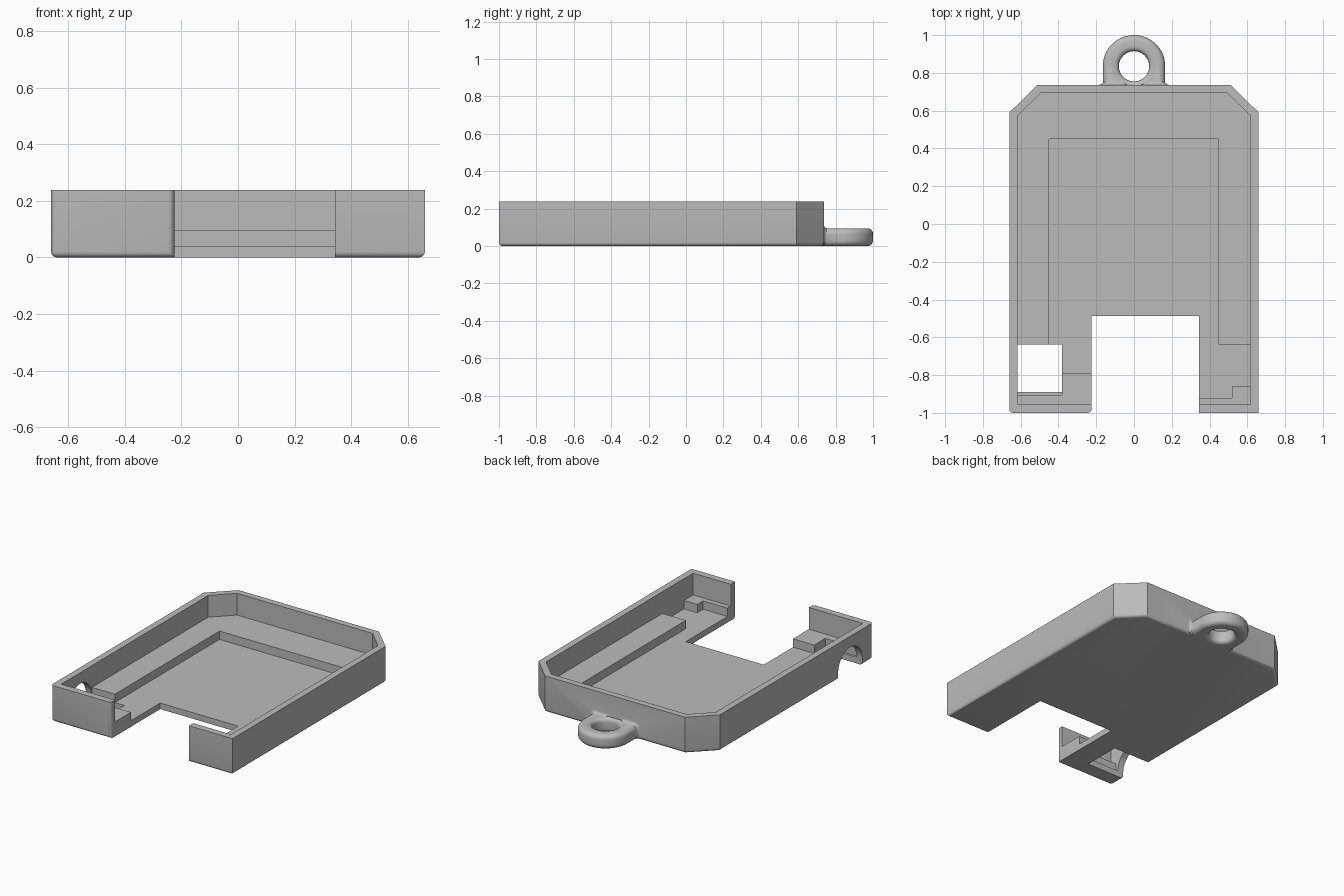
import bpy, bmesh, math
from mathutils import Vector

if "Cube" in bpy.data.objects:
    bpy.data.objects.remove(bpy.data.objects["Cube"])

grey = bpy.data.materials.new("plain grey")
grey.diffuse_color = (0.5, 0.5, 0.5, 1)
grey.use_nodes = True
grey.node_tree.nodes["Principled BSDF"].inputs["Base Color"].default_value = grey.diffuse_color


def finish(name, bm):
    """Turn a bmesh into a named object."""
    bmesh.ops.recalc_face_normals(bm, faces=bm.faces)
    me = bpy.data.meshes.new(name)
    bm.to_mesh(me)
    bm.free()
    me.materials.append(grey)
    ob = bpy.data.objects.new(name, me)
    bpy.context.collection.objects.link(ob)
    return ob


def prism(outline, lo, hi, axis="z"):
    """Extrude an outline: (x, y) along z, or (y, z) along x."""
    bm = bmesh.new()
    place = (lambda p, h: (*p, h)) if axis == "z" else (lambda p, h: (h, *p))
    face = bm.faces.new([bm.verts.new(place(p, lo)) for p in outline])
    move = Vector((0, 0, hi - lo)) if axis == "z" else Vector((hi - lo, 0, 0))
    ext = bmesh.ops.extrude_face_region(bm, geom=[face], use_keep_orig=True)
    bmesh.ops.translate(bm, vec=move, verts=[v for v in ext["geom"] if isinstance(v, bmesh.types.BMVert)])
    bmesh.ops.recalc_face_normals(bm, faces=bm.faces)
    return bm


def bevel(bm, rule, size, segments):
    """Round the edges whose two ends satisfy the rule."""
    edges = [e for e in bm.edges if rule(e.verts[0].co, e.verts[1].co)]
    bmesh.ops.bevel(bm, geom=edges, offset=size, offset_type="OFFSET",
                    segments=segments, profile=0.5, affect="EDGES", clamp_overlap=True)


def combine(ob, other, operation):
    """Apply a boolean and discard the helper."""
    mod = ob.modifiers.new("bool", "BOOLEAN")
    mod.object, mod.operation, mod.solver = other, operation, "EXACT"
    bpy.context.view_layer.objects.active = ob
    bpy.ops.object.modifier_apply(modifier=mod.name)
    bpy.data.objects.remove(other)


def box(x0, x1, y0, y1):
    return [(x0, y0), (x1, y0), (x1, y1), (x0, y1)]


def arc(cx, cy, r, a0, a1, n):
    return [(cx + r * math.cos(a0 + (a1 - a0) * i / n),
             cy + r * math.sin(a0 + (a1 - a0) * i / n)) for i in range(n + 1)]


# Tray body: chamfered back corners and a front notch
NL, NR, NY = -0.225, 0.343, -0.487
bm = prism([(-0.66, -1), (NL, -1), (NL, NY), (NR, NY), (NR, -1), (0.66, -1),
            (0.66, 0.59), (0.51, 0.737), (-0.51, 0.737), (-0.66, 0.59)], 0, 0.238)


def soft_edge(a, b):
    mid = (a + b) / 2
    if a.z < 0.001 and b.z < 0.001:                       # outer bottom rim
        return not (NL - 0.01 < mid.x < NR + 0.01 and mid.y < 0)
    return abs(a.z - b.z) > 0.1 and mid.y < -0.99 and mid.x < 0   # left front corners


bevel(bm, soft_edge, 0.02, 4)
tray = finish("tray", bm)

# Upper cavity, leaving the wall and the ledge height
combine(tray, finish("cavity", prism(
    [(-0.617, -0.955), (0.617, -0.955), (0.617, 0.572), (0.493, 0.695),
     (-0.493, 0.695), (-0.617, 0.572)], 0.095, 0.4)), "DIFFERENCE")

# Deeper pit, leaving side ledges and the front support blocks
combine(tray, finish("pit", prism(
    [(-0.45, 0.45), (-0.45, -0.637), (-0.617, -0.637), (-0.617, -0.905), (-0.38, -0.905),
     (-0.38, -0.79), (-0.1, -0.79), (0.2, -0.92), (0.52, -0.92), (0.52, -0.86),
     (0.617, -0.86), (0.617, -0.637), (0.447, -0.637), (0.447, 0.45)], 0.04, 0.15)), "DIFFERENCE")

# Opening in the floor and the arch through the left wall
combine(tray, finish("floor_opening", prism(box(-0.617, -0.38, -0.89, -0.637), -0.1, 0.12)), "DIFFERENCE")
arch = [(-0.89, -0.1)] + [(-0.637, -0.1)] + arc(-0.7635, 0.04, 0.1265, 0, math.pi, 24)
combine(tray, finish("wall_arch", prism(arch, -0.8, -0.6, "x")), "DIFFERENCE")

# Hanging lug with rounded rims
LY, LR, LH = 0.835, 0.165, 0.095
bm = prism([(-LR, 0.715), (LR, 0.715)] + arc(0, LY, LR, 0, math.pi, 32), 0, LH)
bevel(bm, lambda a, b: abs(a.z - b.z) < 0.001 and max(a.y, b.y) > 0.72, 0.03, 5)
lug = finish("lug", bm)

# Fillet where the lug meets the wall, lofted from shrinking sections
bm = bmesh.new()
rings = []
for i in range(-1, 6):
    t = max(i, 0) / 5 * math.pi / 2
    y = 0.715 if i < 0 else 0.737 + 0.02 * (1 - math.cos(t))
    grow = 0.02 * (1 - math.sin(t))
    w, h = LR + grow - 0.001, LH + grow - 0.001
    section = ([(-w, 0.03), (-w + 0.01, 0.012), (-w + 0.03, 0.001), (w - 0.03, 0.001), (w - 0.01, 0.012), (w, 0.03)]
               + arc(w - 0.03, h - 0.03, 0.03, 0, math.pi / 2, 5)
               + arc(-w + 0.03, h - 0.03, 0.03, math.pi / 2, math.pi, 5))
    rings.append([bm.verts.new((x, y, z)) for x, z in section])
n = len(rings[0])
for a, b in zip(rings, rings[1:]):
    for k in range(n):
        bm.faces.new((a[k], a[(k + 1) % n], b[(k + 1) % n], b[k]))
bm.faces.new(rings[0])
bm.faces.new(rings[-1])
bmesh.ops.remove_doubles(bm, verts=bm.verts, dist=0.0002)
combine(lug, finish("lug_fillet", bm), "UNION")

# Flared round hole through the lug
F = 0.025
profile = [(0.08 + F, -0.05)] + [(0.08 + F - F * math.sin(t), F - F * math.cos(t))
                                 for t in [i * math.pi / 10 for i in range(6)]]
profile += [(r, LH - z) for r, z in reversed(profile)]
bm = bmesh.new()
rings = [[bm.verts.new((x, y, z)) for x, y in arc(0, LY, r, 0, math.tau, 40)[:-1]] for r, z in profile]
for a, b in zip(rings, rings[1:]):
    for k in range(40):
        bm.faces.new((a[k], a[(k + 1) % 40], b[(k + 1) % 40], b[k]))
bm.faces.new(rings[0])
bm.faces.new(rings[-1])
combine(lug, finish("lug_hole", bm), "DIFFERENCE")

# Join the lug to the tray and smooth the rounded edges
combine(tray, lug, "UNION")
bpy.ops.object.select_all(action="DESELECT")
tray.select_set(True)
bpy.context.view_layer.objects.active = tray
bpy.ops.object.shade_smooth_by_angle(angle=math.radians(30))
